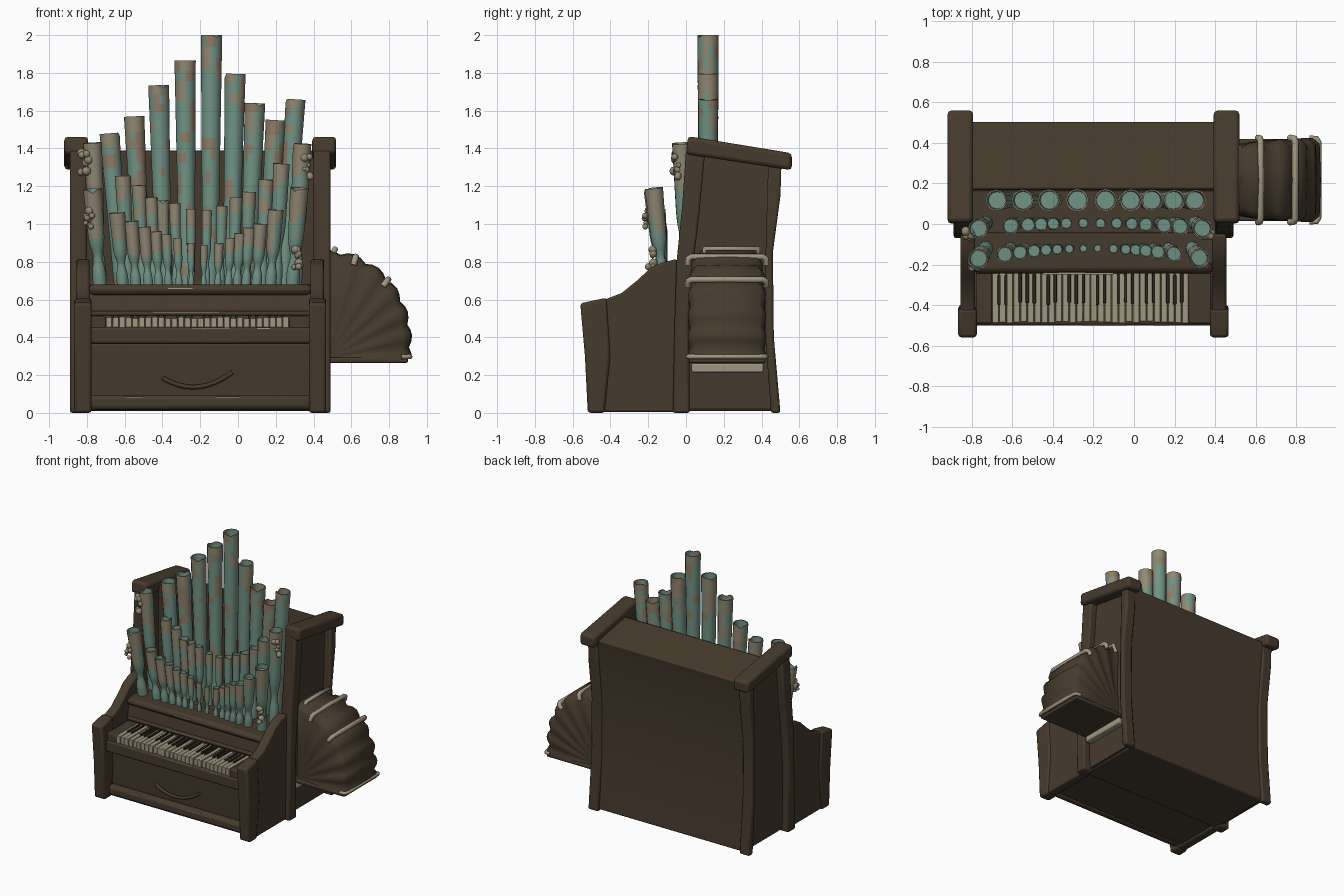
import bpy, bmesh, math, random
from mathutils import Vector, noise

random.seed(4)
if "Cube" in bpy.data.objects:
    bpy.data.objects.remove(bpy.data.objects["Cube"], do_unlink=True)


def material(name, r, g, b):
    m = bpy.data.materials.new(name)
    m.use_nodes = True
    m.diffuse_color = (r, g, b, 1)
    bsdf = m.node_tree.nodes["Principled BSDF"]
    bsdf.inputs["Base Color"].default_value = (r, g, b, 1)
    bsdf.inputs["Roughness"].default_value = 0.8
    return m


wood = material("dark wood", 0.062, 0.043, 0.026)
ebony = material("ebony keys", 0.03, 0.021, 0.013)
ivory = material("aged ivory", 0.35, 0.31, 0.215)
teal = material("verdigris", 0.165, 0.29, 0.235)
tan = material("dull tan metal", 0.285, 0.245, 0.17)
copper = material("worn copper", 0.27, 0.2, 0.135)


def finish(name, bm, mats, bevel=0.0, angle=35):
    bmesh.ops.recalc_face_normals(bm, faces=bm.faces)
    me = bpy.data.meshes.new(name)
    bm.to_mesh(me)
    bm.free()
    ob = bpy.data.objects.new(name, me)
    bpy.context.collection.objects.link(ob)
    for m in mats:
        me.materials.append(m)
    if bevel:
        mod = ob.modifiers.new("soft edges", "BEVEL")
        mod.width, mod.segments = bevel, 2
    bpy.ops.object.select_all(action="DESELECT")
    ob.select_set(True)
    bpy.context.view_layer.objects.active = ob
    bpy.ops.object.shade_smooth_by_angle(angle=math.radians(angle))
    return ob


def extrude_x(name, profile, x0, x1, mat=wood, bevel=0.012):
    """Extrude a (y, z) outline between two x positions."""
    bm = bmesh.new()
    a = [bm.verts.new((x0, y, z)) for y, z in profile]
    b = [bm.verts.new((x1, y, z)) for y, z in profile]
    bm.faces.new(a)
    bm.faces.new(b)
    for i in range(len(a)):
        j = (i + 1) % len(a)
        bm.faces.new((a[i], a[j], b[j], b[i]))
    return finish(name, bm, [mat], bevel)


def box(name, x0, x1, y0, y1, z0, z1, mat=wood, bevel=0.008):
    return extrude_x(name, [(y0, z0), (y1, z0), (y1, z1), (y0, z1)], x0, x1, mat, bevel)


def tube(name, points, radius, mat):
    cu = bpy.data.curves.new(name, "CURVE")
    cu.dimensions = "3D"
    cu.bevel_depth, cu.bevel_resolution, cu.use_fill_caps = radius, 2, True
    sp = cu.splines.new("POLY")
    sp.points.add(len(points) - 1)
    for p, co in zip(sp.points, points):
        p.co = (*co, 1)
    cu.materials.append(mat)
    ob = bpy.data.objects.new(name, cu)
    bpy.context.collection.objects.link(ob)


# Cabinet: rear case with an open front shelf, and the lower keyboard case
extrude_x("rear_case", [(-0.05, 0.01), (-0.05, 0.68), (0.17, 0.68), (0.17, 1.39), (0.505, 1.33),
                        (0.495, 1.28), (0.475, 1.1), (0.445, 0.8), (0.45, 0.4), (0.48, 0.01)], -0.82, 0.42)
extrude_x("lower_case", [(-0.04, 0.02), (-0.41, 0.02), (-0.43, 0.37), (-0.24, 0.4), (-0.225, 0.55),
                         (-0.2, 0.68), (-0.04, 0.68)], -0.8, 0.4)
box("bottom_rail", -0.79, 0.39, -0.47, -0.4, 0.015, 0.095, bevel=0.025)
box("key_bed", -0.79, 0.39, -0.5, -0.22, 0.365, 0.455, bevel=0.015)
box("shelf_lip", -0.79, 0.39, -0.24, -0.15, 0.625, 0.68, bevel=0.025)
box("fall_board", -0.78, 0.38, -0.245, -0.2, 0.515, 0.54)
box("left_key_block", 0.27, 0.38, -0.49, -0.23, 0.44, 0.51)
box("right_key_block", -0.78, -0.7, -0.49, -0.23, 0.44, 0.51)

# Side frames: bowed posts, recessed panels, sloped caps and curved front cheeks
front_post = [(-0.07, 0.0), (-0.06, 0.5), (-0.05, 0.8), (-0.02, 1.1), (0.0, 1.39),
              (0.1, 1.37), (0.07, 1.05), (0.04, 0.8), (0.015, 0.5), (0.02, 0.0)]
back_post = [(0.45, 0.0), (0.42, 0.4), (0.42, 0.8), (0.435, 1.32), (0.505, 1.31),
             (0.5, 1.15), (0.46, 0.85), (0.465, 0.4), (0.5, 0.0)]
panel = [(-0.03, 0.02), (0.46, 0.02), (0.43, 0.4), (0.44, 0.8), (0.47, 1.32), (0.04, 1.38), (0.0, 0.8)]
cap = [(0.0, 1.37), (0.01, 1.465), (0.56, 1.375), (0.56, 1.285)]
cheek = [(-0.51, 0.005), (-0.525, 0.3), (-0.55, 0.57), (-0.535, 0.585), (-0.43, 0.6), (-0.34, 0.635),
         (-0.26, 0.7), (-0.19, 0.765), (-0.13, 0.795), (-0.05, 0.815), (-0.05, 0.005)]
cheek_trim = [(-0.52, 0.0), (-0.535, 0.3), (-0.56, 0.58), (-0.42, 0.61), (-0.4, 0.3), (-0.43, 0.0)]
for side, s in (("left", 1), ("right", -1)):
    def at(a, b):
        return (-0.2 + s * a, -0.2 + s * b)
    extrude_x(side + "_front_post", front_post, *at(0.6, 0.69))
    extrude_x(side + "_back_post", back_post, *at(0.605, 0.69))
    extrude_x(side + "_side_panel", panel, *at(0.6, 0.637), bevel=0)
    extrude_x(side + "_top_cap", cap, *at(0.593, 0.72), bevel=0.02)
    extrude_x(side + "_cheek", cheek, *at(0.585, 0.655))
    extrude_x(side + "_cheek_trim", cheek_trim, *at(0.575, 0.667), bevel=0.015)

# Carved drawer pull
tube("drawer_pull", [(-0.4 + 0.37 * t, -0.43, 0.185 + 0.03 * t - 0.25 * t * (1 - t))
                     for t in [i / 12 for i in range(13)]], 0.012, wood)

# Keyboard
count, key_x0, key_x1 = 28, -0.7, 0.27
step = (key_x1 - key_x0) / count
for i in range(count):
    x = key_x0 + i * step
    drop = random.uniform(0, 0.01)
    box("white_key", x + 0.0015, x + step - 0.0015, -0.49 + drop, -0.235, 0.45, 0.51 - drop, ivory, 0.003)
    if i % 7 in (0, 1, 3, 4, 5):
        ob = box("black_key", x + step * 0.77, x + step * 1.23, -0.385, -0.24, 0.49, 0.518, ebony, 0.003)
        ob.location.y = random.uniform(-0.015, 0.0)

# Chipped edges, as thin slivers
for x, w, y, z in [(-0.25, 0.21, -0.502, 0.446), (0.1, 0.07, -0.502, 0.445), (-0.37, 0.13, -0.242, 0.655),
                   (-0.45, 0.35, -0.248, 0.532), (-0.6, 0.1, -0.471, 0.082), (-0.12, 0.13, -0.471, 0.082)]:
    box("edge_chip", x, x + w, y, y + 0.006, z, z + 0.006, ivory, 0)


# Organ pipes: hollow, flared tubes with ragged mouths and patchy patina
def pipe(bm, base, top, radius, pinch, tan_from):
    sides, rings = 12, 22
    base, top = Vector(base), Vector(top)
    turn = Vector((0, 0, 1)).rotation_difference(top - base)
    notch = random.randrange(sides)
    dent = random.uniform(0.008, 0.025)
    steps = [(i / rings, 1.0) for i in range(rings + 1)] + [(1.0, 0.86), (0.93, 0.82)]
    prev = None
    for k, (t, scale) in enumerate(steps):
        r = radius * scale * (0.72 + 0.28 * t)
        if pinch:
            r *= 1 - 0.4 * math.exp(-((t - 0.3) / 0.11) ** 2)
        c = base.lerp(top, t)
        ring = []
        for j in range(sides):
            a = math.tau * j / sides
            z = -dent if j == notch and k in (rings, rings + 1) else 0
            ring.append(bm.verts.new(c + turn @ Vector((r * math.cos(a), r * math.sin(a), z))))
        if prev:
            for j in range(sides):
                f = bm.faces.new((prev[j], prev[(j + 1) % sides], ring[(j + 1) % sides], ring[j]))
                n = noise.noise(f.calc_center_median() * 11)
                if k <= rings + 1 and t + 0.45 * n > tan_from or k == rings + 1:
                    f.material_index = 1
                elif not pinch and n < -0.3:
                    f.material_index = 2
        prev = ring
    bm.faces.new(prev)


def pipe_row(name, tops, y, lean, spread, pinch, tan_from, radius):
    bm = bmesh.new()
    for x, z in tops:
        edge = abs(x + 0.21) / 0.56
        base_x = -0.2 + (x + 0.2) * spread
        pipe(bm, (base_x, y, 0.67), (x, y + lean * edge ** 2, z), radius(edge), pinch, tan_from)
    finish(name, bm, [teal, tan, copper], angle=45)


pipe_row("back_pipes", [(-0.68, 1.48), (-0.55, 1.57), (-0.42, 1.735), (-0.28, 1.865), (-0.14, 2.0),
                        (-0.015, 1.795), (0.09, 1.64), (0.2, 1.55), (0.305, 1.66)],
         0.117, 0, 0.87, False, 0.95, lambda e: 0.057 - 0.005 * e)
pipe_row("middle_pipes", [(-0.77, 1.43), (-0.61, 1.255), (-0.525, 1.205), (-0.46, 1.14), (-0.4, 1.125),
                          (-0.335, 1.11), (-0.25, 1.08), (-0.165, 1.075), (-0.085, 1.095), (-0.01, 1.14),
                          (0.06, 1.17), (0.15, 1.235), (0.23, 1.32), (0.34, 1.425)],
         0.005, -0.03, 0.93, True, 0.74, lambda e: 0.025 + 0.024 * e)
pipe_row("front_pipes", [(-0.77, 1.185), (-0.64, 1.06), (-0.565, 1.015), (-0.495, 0.985), (-0.435, 0.96),
                         (-0.38, 0.945), (-0.32, 0.925), (-0.25, 0.9), (-0.18, 0.89), (-0.1, 0.9),
                         (-0.04, 0.925), (0.01, 0.95), (0.06, 0.98), (0.12, 1.0), (0.2, 1.075), (0.325, 1.19)],
         -0.12, -0.055, 0.93, True, 0.68, lambda e: 0.018 + 0.032 * e)

# Barnacle clusters on the outer pipes
for cx, cy, cz in [(-0.795, -0.2, 1.04), (-0.81, -0.045, 1.32), (0.32, -0.18, 0.83), (0.365, -0.045, 1.31)]:
    bm = bmesh.new()
    for i in range(8):
        res = bmesh.ops.create_icosphere(bm, subdivisions=2, radius=random.uniform(0.013, 0.025))
        d = Vector((cx + random.uniform(-0.022, 0.022), cy + random.uniform(-0.02, 0.01),
                    cz + random.uniform(-0.06, 0.06)))
        bmesh.ops.translate(bm, verts=res["verts"], vec=d)
    finish("barnacles", bm, [tan], angle=60)

# Pleated fan bellows on the left side
pivot, mid_y, folds = Vector((0.47, 0.0, 0.29)), 0.217, 24


def fan(angle, radius, y):
    return (pivot.x + radius * math.cos(angle), y, pivot.z + radius * math.sin(angle))


def reach(angle):
    return 0.445 + 0.125 * math.sin(angle) ** 1.5


bm = bmesh.new()
prev = None
for i in range(folds + 1):
    a = math.pi / 2 * i / folds
    bulge = abs(math.cos(math.pi * i / 4))
    r = reach(a) * (0.96 + 0.04 * bulge)
    w = 0.195 + 0.013 * bulge - 0.04 * (i / folds) ** 4
    rows = [(0.0, -0.17), (r * 0.5, -w + 0.008), (r * 0.92, -w), (r, -w + 0.03),
            (r + 0.006, 0.0), (r, w - 0.03), (r * 0.92, w), (r * 0.5, w - 0.008), (0.0, 0.17)]
    ring = [bm.verts.new(fan(a, q, mid_y + y)) for q, y in rows]
    if prev:
        for j in range(len(ring) - 1):
            bm.faces.new((prev[j], prev[j + 1], ring[j + 1], ring[j]))
    prev = ring
bmesh.ops.remove_doubles(bm, verts=bm.verts, dist=0.0005)
finish("bellows", bm, [wood], angle=60)
box("bellows_base", 0.44, 0.9, 0.015, 0.42, 0.265, 0.292)

# Bellows ribs, handle and hinge bar
for deg, size in ((74, 0.017), (52, 0.017), (1, 0.013)):
    a = math.radians(deg)
    r = reach(a) - 0.004
    tube("bellows_rib", [fan(a, r - 0.045, 0.01), fan(a, r - 0.01, 0.012), fan(a, r, 0.03),
                         fan(a, r, 0.404), fan(a, r - 0.01, 0.422), fan(a, r - 0.045, 0.424)], size, ivory)
tube("bellows_handle", [(0.49, 0.1, 0.815), (0.515, 0.1, 0.87), (0.515, 0.38, 0.87), (0.49, 0.38, 0.815)],
     0.015, ivory)
box("hinge_bar", 0.43, 0.488, 0.03, 0.41, 0.215, 0.262, ivory)
